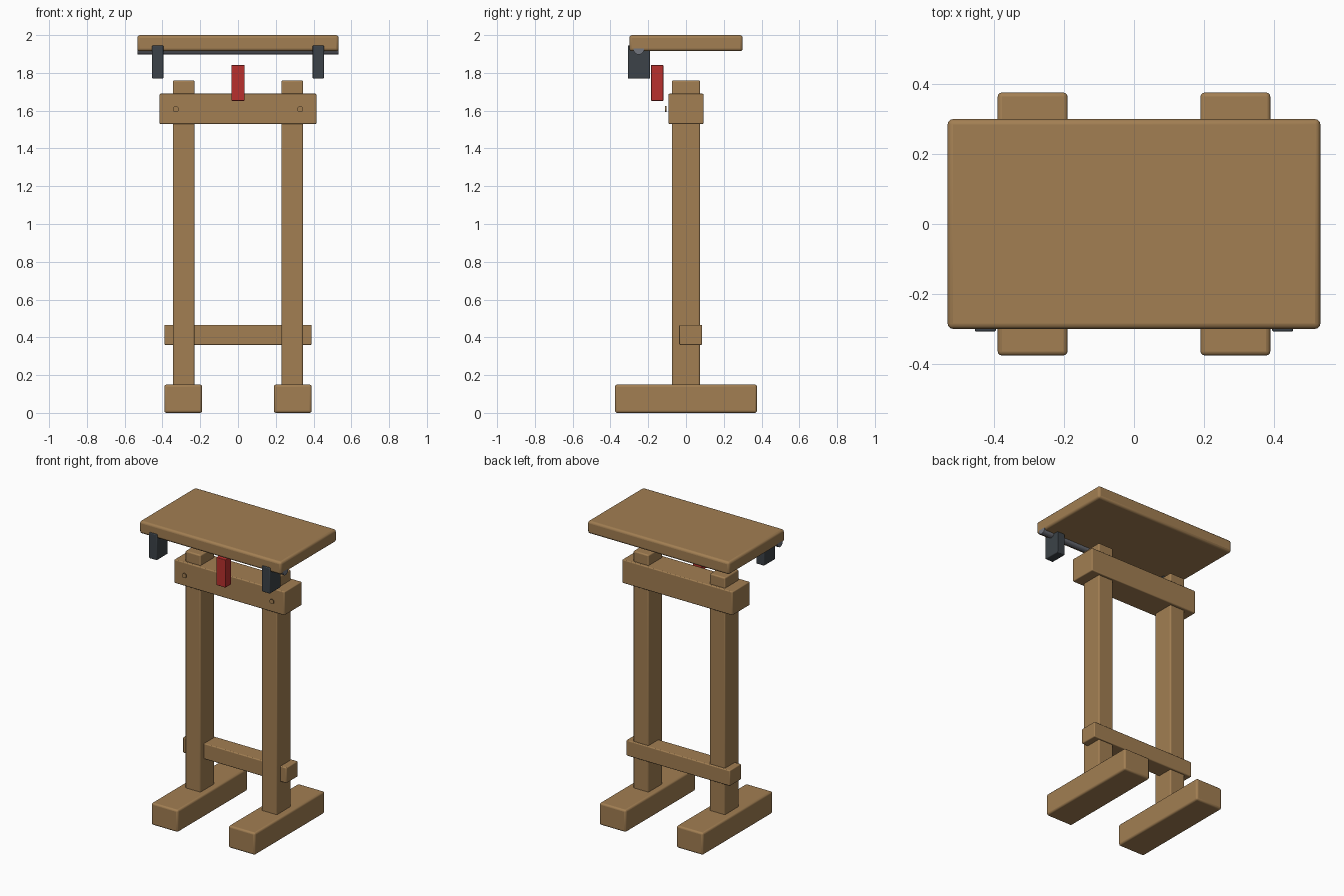
import bpy
import math

cube = bpy.data.objects.get("Cube")
if cube:
    bpy.data.objects.remove(cube, do_unlink=True)


def material(name, rgb):
    mat = bpy.data.materials.new(name)
    mat.use_nodes = True
    mat.diffuse_color = (*rgb, 1)
    mat.node_tree.nodes["Principled BSDF"].inputs["Base Color"].default_value = (*rgb, 1)
    return mat


wood = material("oak wood", (0.36, 0.21, 0.085))
iron = material("dark iron", (0.045, 0.055, 0.065))
steel = material("grey steel", (0.17, 0.18, 0.21))
red = material("red paint", (0.48, 0.03, 0.027))


def finish(obj, name, mat, bevel):
    obj.name = name
    obj.data.materials.append(mat)
    if bevel:
        mod = obj.modifiers.new("rounded edges", "BEVEL")
        mod.width = bevel
        mod.segments = 3
        mod.limit_method = "ANGLE"
    bpy.ops.object.shade_smooth_by_angle(angle=math.radians(35))
    return obj


def box(name, x, y, z, mat, bevel=0.008):
    """Box spanning the given (low, high) range on each axis."""
    spans = (x, y, z)
    bpy.ops.mesh.primitive_cube_add(size=1, location=[(a + b) / 2 for a, b in spans])
    obj = bpy.context.object
    obj.scale = [b - a for a, b in spans]
    bpy.ops.object.transform_apply(location=False, rotation=False, scale=True)
    return finish(obj, name, mat, bevel)


def cylinder(name, location, radius, length, rotation, mat):
    bpy.ops.mesh.primitive_cylinder_add(vertices=24, radius=radius, depth=length,
                                        location=location, rotation=rotation)
    return finish(bpy.context.object, name, mat, 0)


# Mirrored pairs: feet, posts, rod brackets and bolt heads
for side, s in (("left", 1), ("right", -1)):
    def across(a, b):
        return sorted((s * a, s * b))

    box(side + "_foot", across(0.19, 0.39), (-0.376, 0.376), (0, 0.15), wood, 0.012)
    box(side + "_post", across(0.23, 0.345), (-0.075, 0.075), (0.14, 1.76), wood)
    box(side + "_rod_bracket", across(0.395, 0.455), (-0.308, -0.19), (1.77, 1.945), iron, 0.005)
    cylinder(side + "_bolt_head", (s * 0.329, -0.107, 1.608), 0.016, 0.006,
             (math.pi / 2, 0, 0), wood)

# Cross rails
box("lower_rail", (-0.39, 0.39), (-0.036, 0.086), (0.36, 0.466), wood, 0.006)
box("upper_rail", (-0.415, 0.415), (-0.093, 0.093), (1.53, 1.69), wood, 0.006)

# Top board with its hinge rod and the red latch
box("top_board", (-0.533, 0.533), (-0.3, 0.3), (1.915, 2.0), wood, 0.015)
cylinder("hinge_rod", (0, -0.25, 1.925), 0.028, 1.066, (0, math.pi / 2, 0), steel)
box("latch", (-0.035, 0.035), (-0.185, -0.12), (1.652, 1.842), red, 0.004)
